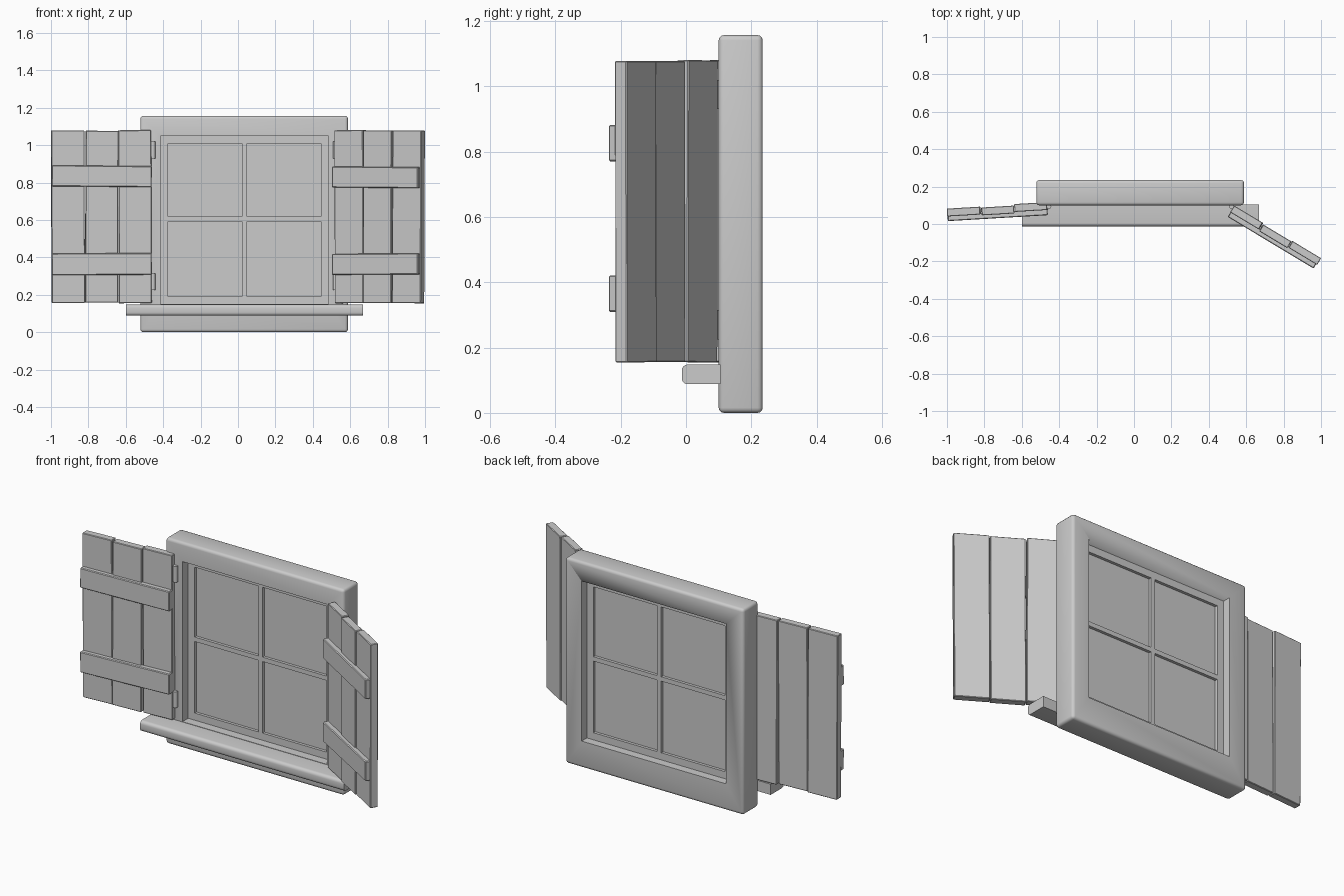
import bpy, bmesh, math
from mathutils import Matrix, Vector

if "Cube" in bpy.data.objects:
    bpy.data.objects.remove(bpy.data.objects["Cube"])


def finish(name, bm):
    bmesh.ops.recalc_face_normals(bm, faces=bm.faces)
    me = bpy.data.meshes.new(name)
    bm.to_mesh(me)
    bm.free()
    ob = bpy.data.objects.new(name, me)
    bpy.context.collection.objects.link(ob)
    bpy.ops.object.select_all(action='DESELECT')
    bpy.context.view_layer.objects.active = ob
    ob.select_set(True)
    bpy.ops.object.shade_smooth_by_angle(angle=math.radians(35))
    return ob


def box(name, lo, hi, bevel=0.0, segs=1, matrix=Matrix(), roll=0.0):
    """Box between two corners, optionally bevelled, rolled in its own face plane, then placed."""
    lo, hi = Vector(lo), Vector(hi)
    bm = bmesh.new()
    bmesh.ops.create_cube(bm, size=1)
    bmesh.ops.scale(bm, vec=hi - lo, verts=bm.verts)
    if bevel:
        bmesh.ops.bevel(bm, geom=bm.edges[:], offset=bevel, segments=segs,
                        profile=0.5, affect='EDGES')
    m = matrix @ Matrix.Translation((lo + hi) / 2) @ Matrix.Rotation(math.radians(roll), 4, 'Y')
    bmesh.ops.transform(bm, matrix=m, verts=bm.verts)
    return finish(name, bm)


# Outer frame: rounded slab with the opening cut through
X0, X1, Z0, Z1 = -0.415, 0.485, 0.15, 1.05
frame = box("window_frame", (-0.522, 0.10, 0), (0.588, 0.235, 1.157), 0.016, 3)
cutter = box("opening_cutter", (X0, -0.2, Z0), (X1, 0.5, Z1))
cutter.hide_render = True
mod = frame.modifiers.new("opening", 'BOOLEAN')
mod.operation = 'DIFFERENCE'
mod.solver = 'EXACT'
mod.object = cutter
bpy.context.view_layer.objects.active = frame
bpy.ops.object.modifier_apply(modifier=mod.name)
bpy.data.objects.remove(cutter)

# Sill: profile with rounded nose, extruded along x
r, y_front, y_back, zb, zt = 0.018, -0.013, 0.105, 0.088, 0.148
profile = [(y_back, zt)]
for cz, start in ((zt - r, 90), (zb + r, 180)):
    for i in range(5):
        a = math.radians(start + i * 22.5)
        profile.append((y_front + r + r * math.cos(a), cz + r * math.sin(a)))
profile.append((y_back, zb))
bm = bmesh.new()
face = bm.faces.new([bm.verts.new((-0.60, y, z)) for y, z in profile])
ext = bmesh.ops.extrude_face_region(bm, geom=[face])
bmesh.ops.translate(bm, vec=(1.268, 0, 0),
                    verts=[g for g in ext["geom"] if isinstance(g, bmesh.types.BMVert)])
finish("window_sill", bm)

# Sash: stiles, rails and glazing bars, with glass between
b, h = 0.04, 0.0125
xm, zm = (X0 + X1) / 2, (Z0 + Z1) / 2 + 0.005
bars = {
    "left_stile": (X0, Z0, X0 + b, Z1),
    "right_stile": (X1 - b, Z0, X1, Z1),
    "bottom_rail": (X0 + b, Z0, X1 - b, Z0 + b),
    "top_rail": (X0 + b, Z1 - b, X1 - b, Z1),
    "upright_glazing_bar": (xm - h, Z0 + b, xm + h, Z1 - b),
    "left_glazing_bar": (X0 + b, zm - h, xm - h, zm + h),
    "right_glazing_bar": (xm + h, zm - h, X1 - b, zm + h),
}
for name, (xa, za, xb, zc) in bars.items():
    box("sash_" + name, (xa, 0.15, za), (xb, 0.188, zc))
box("glass", (X0 + 0.02, 0.166, Z0 + 0.02), (X1 - 0.02, 0.172, Z1 - 0.02))


# Shutters: local x runs out from the hinge, local y backward, z up
def shutter(side, corner, out, planks, battens):
    c, s = math.cos(math.radians(out)), math.sin(math.radians(out))
    sx = -1 if side == "left" else 1
    m = Matrix(((sx * c, sx * s, 0, corner[0]),
                (-s, c, 0, corner[1]),
                (0, 0, 1, 0),
                (0, 0, 0, 1)))
    for i, (ua, ub, shift, za, zb, roll) in enumerate(planks):
        box(f"{side}_shutter_plank_{i + 1}", (ua, shift - 0.042, za), (ub, shift, zb),
            0.003, 1, m, roll)
    for i, (za, zb, roll) in enumerate(battens):
        box(f"{side}_shutter_batten_{i + 1}", (0.0, -0.07, za), (0.535, -0.036, zb),
            0.004, 1, m, roll)


shutter("left", (-0.465, 0.117), 3.4,
        [(0.0, 0.175, 0.0, 0.155, 1.08, 0.2),
         (0.179, 0.353, -0.008, 0.158, 1.077, -0.15),
         (0.358, 0.535, -0.003, 0.156, 1.079, 0.25)],
        [(0.778, 0.89, -0.5), (0.306, 0.422, 0.3)])
shutter("right", (0.537, 0.098), 31,
        [(0.0, 0.178, 0.0, 0.155, 1.08, -0.2),
         (0.183, 0.358, -0.007, 0.156, 1.078, 0.15),
         (0.362, 0.54, -0.002, 0.155, 1.078, 0.25)],
        [(0.772, 0.884, 0.4), (0.308, 0.42, -0.3)])

# Hinge barrels, two per shutter
for side, x in (("left", -0.455), ("right", 0.52)):
    for pos, z in (("upper", 0.975), ("lower", 0.27)):
        bm = bmesh.new()
        bmesh.ops.create_cone(bm, cap_ends=True, segments=12, radius1=0.013, radius2=0.013,
                              depth=0.09, matrix=Matrix.Translation((x, 0.094, z)))
        finish(f"{side}_{pos}_hinge", bm)
